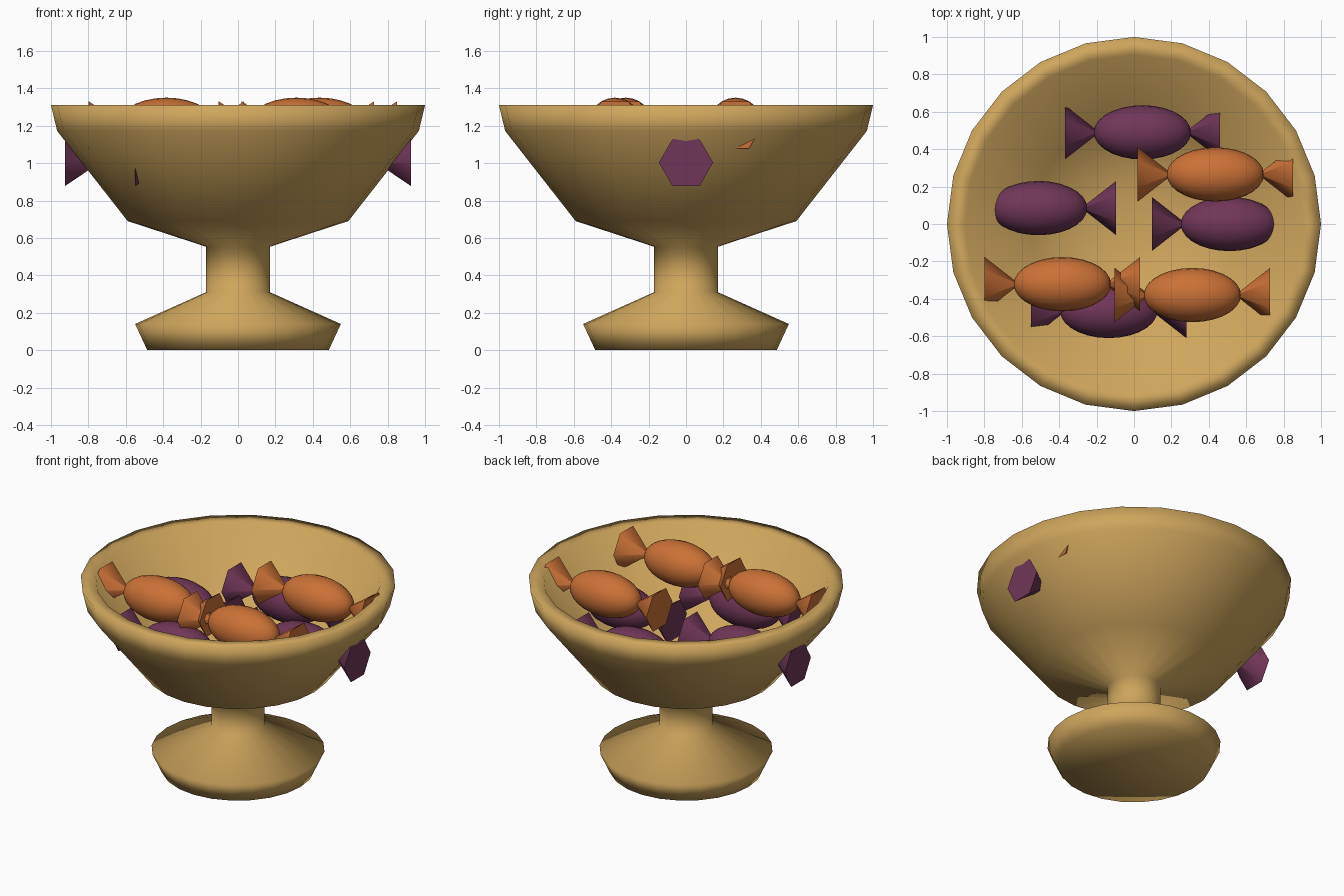
import bpy, bmesh, math
from mathutils import Matrix

cube = bpy.data.objects.get("Cube")
if cube:
    bpy.data.objects.remove(cube, do_unlink=True)


def make_material(name, rgb):
    mat = bpy.data.materials.new(name)
    mat.use_nodes = True
    color = (*rgb, 1)
    mat.diffuse_color = color
    mat.node_tree.nodes["Principled BSDF"].inputs["Base Color"].default_value = color
    return mat


def finish_mesh(bm, name, mat):
    bmesh.ops.recalc_face_normals(bm, faces=bm.faces)
    mesh = bpy.data.meshes.new(name)
    bm.to_mesh(mesh)
    bm.free()
    mesh.materials.append(mat)
    return mesh


def place(mesh, name, location=(0, 0, 0)):
    obj = bpy.data.objects.new(name, mesh)
    obj.location = location
    bpy.context.collection.objects.link(obj)


gold = make_material("warm gold", (0.62, 0.38, 0.109))
orange = make_material("orange wrapper", (0.6, 0.165, 0.037))
purple = make_material("purple wrapper", (0.163, 0.037, 0.096))

# Footed bowl: turned profile, from the foot up the outside and down the inside
profile = [(0.485, 0), (0.55, 0.14), (0.17, 0.31), (0.17, 0.553),
           (0.59, 0.69), (0.967, 1.172), (1, 1.31), (0.905, 1.31),
           (0.55, 0.745), (0.15, 0.66)]
bm = bmesh.new()
verts = [bm.verts.new((r, 0, z)) for r, z in profile]
edges = [bm.edges.new(pair) for pair in zip(verts, verts[1:])]
bmesh.ops.spin(bm, geom=verts + edges, cent=(0, 0, 0), axis=(0, 0, 1),
               angle=math.tau, steps=24)
bmesh.ops.remove_doubles(bm, verts=bm.verts, dist=0.001)

# Close the underside of the foot and the middle of the bowl floor
rims = [e for e in bm.edges if e.is_boundary]
caps = bmesh.ops.holes_fill(bm, edges=rims, sides=0)["faces"]
bmesh.ops.poke(bm, faces=caps)
for face in bm.faces:
    face.smooth = True
place(finish_mesh(bm, "footed_bowl", gold), "footed_bowl")


# Wrapped sweet: smooth oval body with a six-sided twisted end on each side
def candy_mesh(name, mat):
    bm = bmesh.new()
    to_x = Matrix.Rotation(math.pi / 2, 4, 'Y')
    bmesh.ops.create_uvsphere(bm, u_segments=24, v_segments=14, radius=1,
                              matrix=Matrix.Diagonal((0.26, 0.145, 0.145, 1)) @ to_x)
    for side in (-1, 1):
        wide, tip = 0.145, 0.005
        bmesh.ops.create_cone(bm, segments=6, cap_ends=True, depth=0.18,
                              radius1=wide if side < 0 else tip,
                              radius2=tip if side < 0 else wide,
                              matrix=Matrix.Translation((side * 0.325, 0, 0)) @ to_x)
    # Soft sides, crisp flat ends
    for face in bm.faces:
        face.smooth = len(face.verts) < 6
        if not face.smooth:
            for edge in face.edges:
                edge.smooth = False
    return finish_mesh(bm, name, mat)


# Lower layer of purple sweets, upper layer of orange ones
layers = [
    ("purple_candy", purple, 1.003,
     [(0.045, 0.49), (-0.51, 0.085), (0.51, 0), (-0.135, -0.465)]),
    ("orange_candy", orange, 1.205,
     [(0.435, 0.265), (-0.383, -0.322), (0.312, -0.38)]),
]
for name, mat, height, spots in layers:
    mesh = candy_mesh(name, mat)
    for i, (x, y) in enumerate(spots, 1):
        place(mesh, f"{name}_{i}", (x, y, height))
